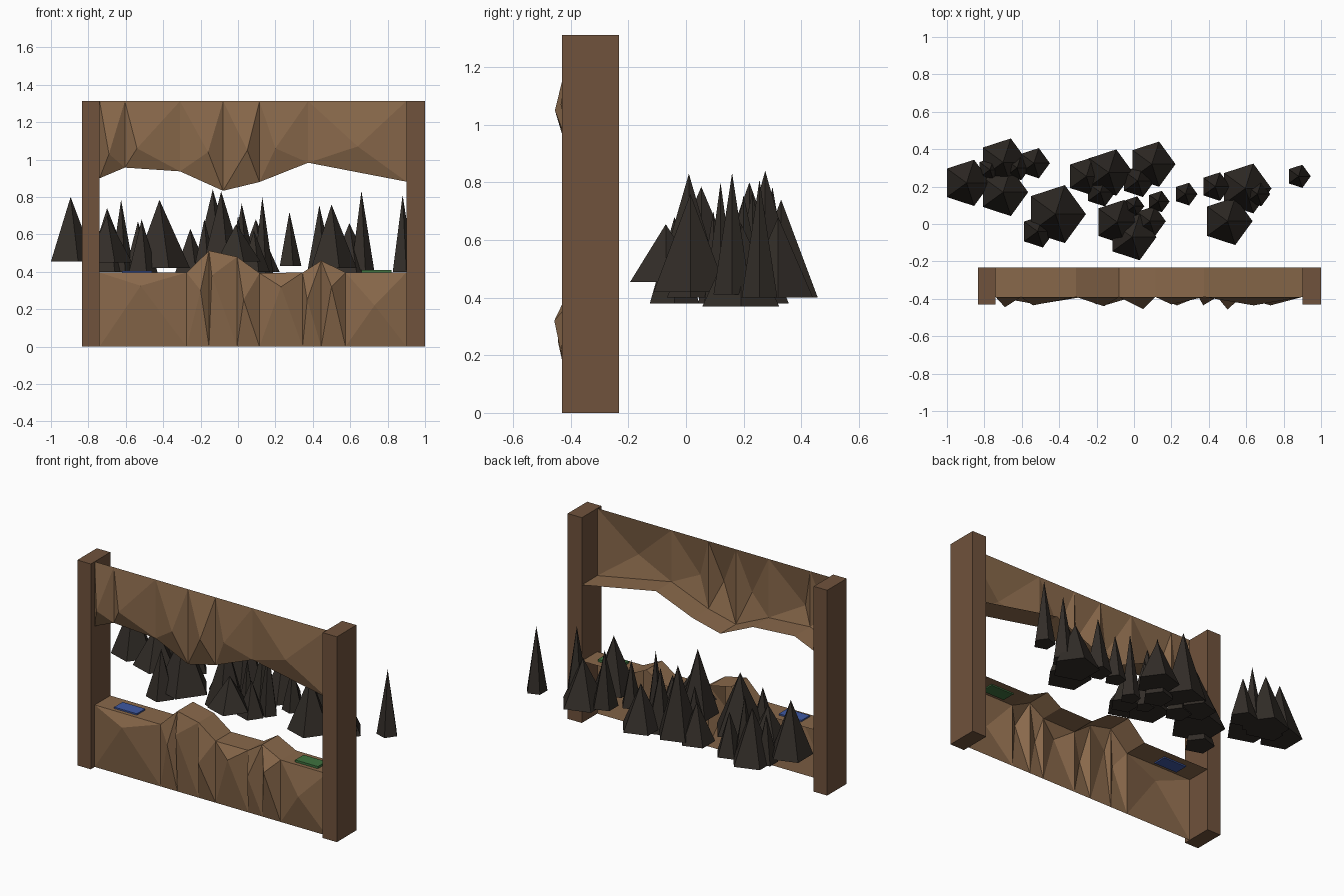
import bpy, bmesh, math


def material(name, rgb):
    m = bpy.data.materials.new(name)
    m.diffuse_color = (*rgb, 1)
    return m


WOOD = material("wood", (0.16, 0.085, 0.045))
ROCK = material("rock", (0.25, 0.14, 0.07))
DARK = material("dark_stone", (0.032, 0.026, 0.021))
BLUE = material("blue", (0.05, 0.10, 0.36))
GREEN = material("green", (0.05, 0.17, 0.05))


def finish(name, bm, mat):
    mesh = bpy.data.meshes.new(name)
    bm.to_mesh(mesh)
    bm.free()
    mesh.materials.append(mat)
    ob = bpy.data.objects.new(name, mesh)
    bpy.context.collection.objects.link(ob)
    return ob


def box(name, lo, hi, mat):
    bm = bmesh.new()
    bmesh.ops.create_cube(bm, size=1)
    for v in bm.verts:
        v.co = [(a + b) / 2 + c * (b - a) for a, b, c in zip(lo, hi, v.co)]
    return finish(name, bm, mat)


FRONT, BACK = -0.39, -0.233


def rock_wall(name, edge, pokes, flat_z):
    """Open shell: faceted front between flat_z and the jagged edge, plus a ledge."""
    bm = bmesh.new()
    flat = [bm.verts.new((x, FRONT, flat_z)) for x, z in edge]
    jag = [bm.verts.new((x, FRONT, z)) for x, z in edge]
    rear = [bm.verts.new((x, BACK, z)) for x, z in edge]
    upper = flat_z > edge[0][1]
    for i, p in enumerate(pokes):
        low, high = (jag, flat) if upper else (flat, jag)
        ring = [low[i], low[i + 1], high[i + 1], high[i]]
        centre = bm.verts.new((p[0], p[2], p[1]))
        for k in range(4):
            bm.faces.new((ring[k], ring[(k + 1) % 4], centre))
        tris = [(rear[i], rear[i + 1], jag[i + 1]), (rear[i], jag[i + 1], jag[i])]
        for t in tris:
            bm.faces.new(t if upper else t[::-1])
    return finish(name, bm, ROCK)


# Frame posts
box("left_post", (-0.835, -0.43, 0), (-0.74, BACK, 1.312), WOOD)
box("right_post", (0.90, -0.43, 0), (1.0, BACK, 1.312), WOOD)

# Hanging rock: edge (x, z), protruding facet centres (x, z, y)
rock_wall("hanging_rock",
          [(-0.74, 0.90), (-0.605, 0.957), (-0.31, 0.937), (-0.08, 0.833),
           (0.115, 0.88), (0.375, 0.983), (0.90, 0.882)],
          [(-0.69, 1.03, -0.445), (-0.54, 1.06, -0.435), (-0.16, 1.04, -0.44),
           (0.05, 1.05, -0.455), (0.20, 1.06, -0.43), (0.64, 1.07, -0.435)],
          1.312)

# Ground rock
rock_wall("ground_rock",
          [(-0.74, 0.396), (-0.275, 0.396), (-0.155, 0.513), (-0.005, 0.48),
           (0.115, 0.393), (0.345, 0.396), (0.445, 0.46), (0.575, 0.396), (0.90, 0.396)],
          [(-0.52, 0.325, -0.43), (-0.20, 0.30, -0.43), (-0.14, 0.38, -0.43),
           (0.03, 0.25, -0.445), (0.23, 0.32, -0.435), (0.37, 0.25, -0.435),
           (0.50, 0.32, -0.457), (0.73, 0.22, -0.435)],
          0.0)

# Coloured pads on the ledges
box("blue_pad", (-0.62, -0.365, 0.388), (-0.46, -0.28, 0.405), BLUE)
box("green_pad", (0.66, -0.365, 0.388), (0.82, -0.28, 0.41), GREEN)

# Background spires: x, y, radius, base z, tip z
SPIRES = [
    (-0.895, 0.22, 0.13, 0.455, 0.80), (-0.70, 0.33, 0.134, 0.40, 0.74),
    (-0.70, 0.17, 0.134, 0.45, 0.70), (-0.535, 0.325, 0.085, 0.40, 0.67),
    (-0.77, 0.29, 0.07, 0.40, 0.70), (-0.625, 0.30, 0.07, 0.40, 0.785),
    (-0.42, 0.053, 0.163, 0.42, 0.785), (-0.515, -0.04, 0.09, 0.38, 0.68),
    (-0.255, 0.255, 0.107, 0.38, 0.63), (-0.135, 0.275, 0.13, 0.40, 0.84),
    (-0.18, 0.17, 0.08, 0.37, 0.68), (0.095, 0.32, 0.127, 0.40, 0.68),
    (0.02, 0.23, 0.09, 0.37, 0.765), (-0.09, 0.01, 0.125, 0.42, 0.83),
    (-0.01, -0.07, 0.13, 0.455, 0.655), (0.085, 0.015, 0.085, 0.40, 0.62),
    (0.0, 0.095, 0.055, 0.38, 0.70), (0.13, 0.12, 0.06, 0.38, 0.80),
    (0.275, 0.16, 0.064, 0.43, 0.72),
    (0.435, 0.20, 0.08, 0.40, 0.755), (0.595, 0.19, 0.14, 0.37, 0.66),
    (0.50, 0.015, 0.134, 0.42, 0.76), (0.66, 0.16, 0.068, 0.41, 0.833),
    (0.88, 0.255, 0.065, 0.40, 0.81)]

for n, (x, y, r, z0, z1) in enumerate(SPIRES):
    bm = bmesh.new()
    ring = [bm.verts.new((x + r * math.cos(a), y + r * math.sin(a), z0))
            for a in (k * math.tau / 5 for k in range(5))]
    tip = bm.verts.new((x, y, z1))
    for k in range(5):
        bm.faces.new((ring[k], ring[(k + 1) % 5], tip))
    bm.faces.new(ring[::-1])
    finish(f"spire_{n + 1}", bm, DARK)
